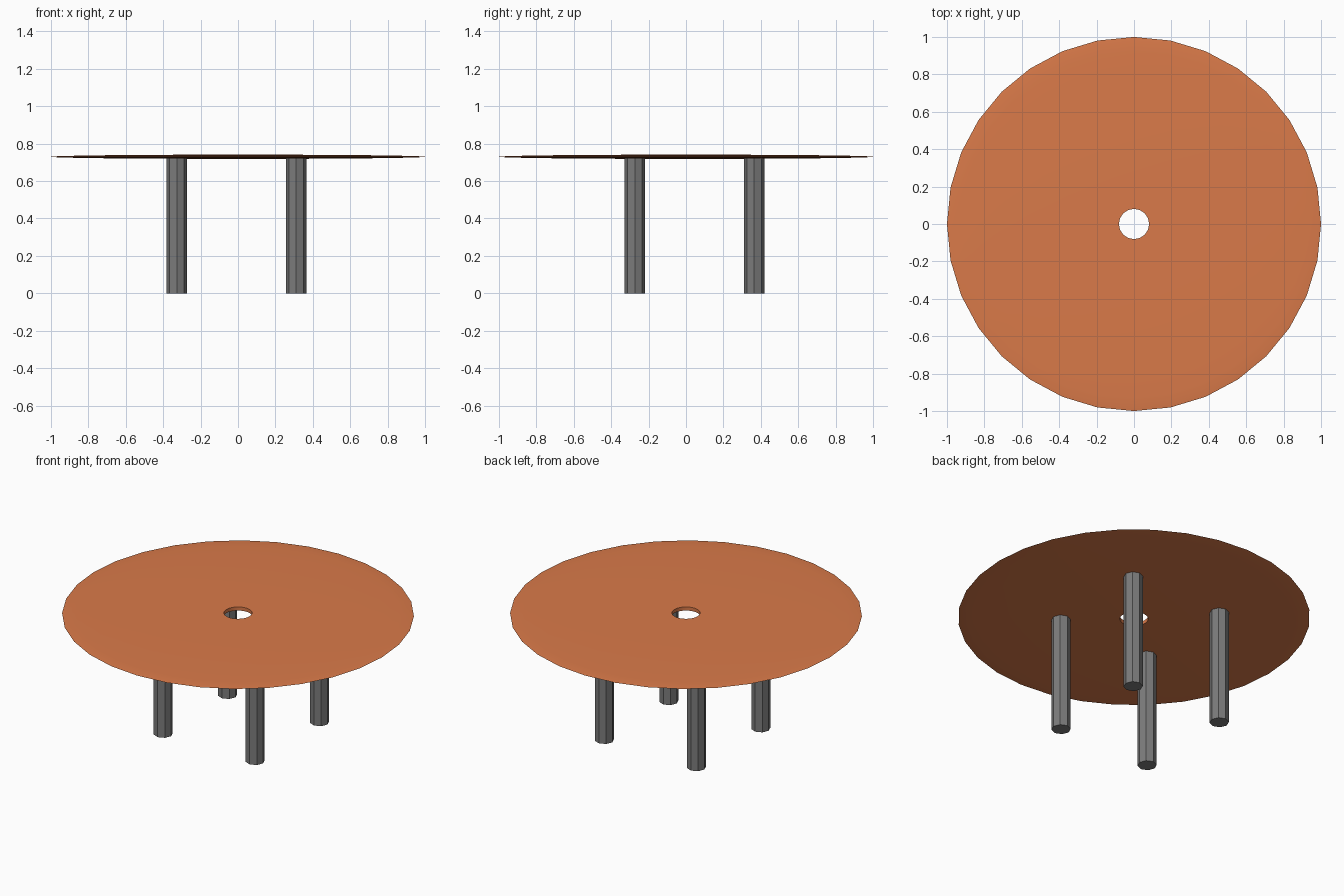
import bpy, bmesh, math

if "Cube" in bpy.data.objects:
    bpy.data.objects.remove(bpy.data.objects["Cube"])


def paint(obj, name, rgb):
    mat = bpy.data.materials.get(name) or bpy.data.materials.new(name)
    mat.diffuse_color = (*rgb, 1)
    mat.use_nodes = True
    mat.node_tree.nodes["Principled BSDF"].inputs["Base Color"].default_value = mat.diffuse_color
    obj.data.materials.append(mat)


# Tabletop: very flat lens with a round centre hole, revolved from its profile
SIDES, RINGS = 32, 16
MID_Z, HALF_T, HOLE_R = 0.73, 0.0115, 0.08
profile = [(HOLE_R, 0.99 * HALF_T)]
for k in range(1, RINGS):
    a = math.pi * k / RINGS
    profile.append((math.sin(a), HALF_T * math.cos(a)))
profile.append((HOLE_R, -0.99 * HALF_T))

bm = bmesh.new()
loops = []
for r, z in profile:
    loops.append([bm.verts.new((r * math.cos(2 * math.pi * i / SIDES),
                                r * math.sin(2 * math.pi * i / SIDES),
                                MID_Z + z)) for i in range(SIDES)])
for a, b in zip(loops, loops[1:] + loops[:1]):
    for i in range(SIDES):
        j = (i + 1) % SIDES
        bm.faces.new((a[i], b[i], b[j], a[j]))
bmesh.ops.recalc_face_normals(bm, faces=bm.faces)
mesh = bpy.data.meshes.new("tabletop")
bm.to_mesh(mesh)
bm.free()
top = bpy.data.objects.new("tabletop", mesh)
bpy.context.collection.objects.link(top)
paint(top, "wood", (0.70, 0.195, 0.067))
bpy.context.view_layer.objects.active = top
top.select_set(True)
bpy.ops.object.shade_smooth_by_angle(angle=math.radians(30))

# Four faceted legs, set slightly off centre under the top
LEG_H = 0.725
for side, x in (("left", -0.327), ("right", 0.311)):
    for end, y in (("front", -0.274), ("back", 0.364)):
        bpy.ops.mesh.primitive_cylinder_add(vertices=8, radius=0.055, depth=LEG_H,
                                            location=(x, y, LEG_H / 2))
        leg = bpy.context.object
        leg.name = f"{end}_{side}_leg"
        paint(leg, "dark_metal", (0.2, 0.2, 0.2))
